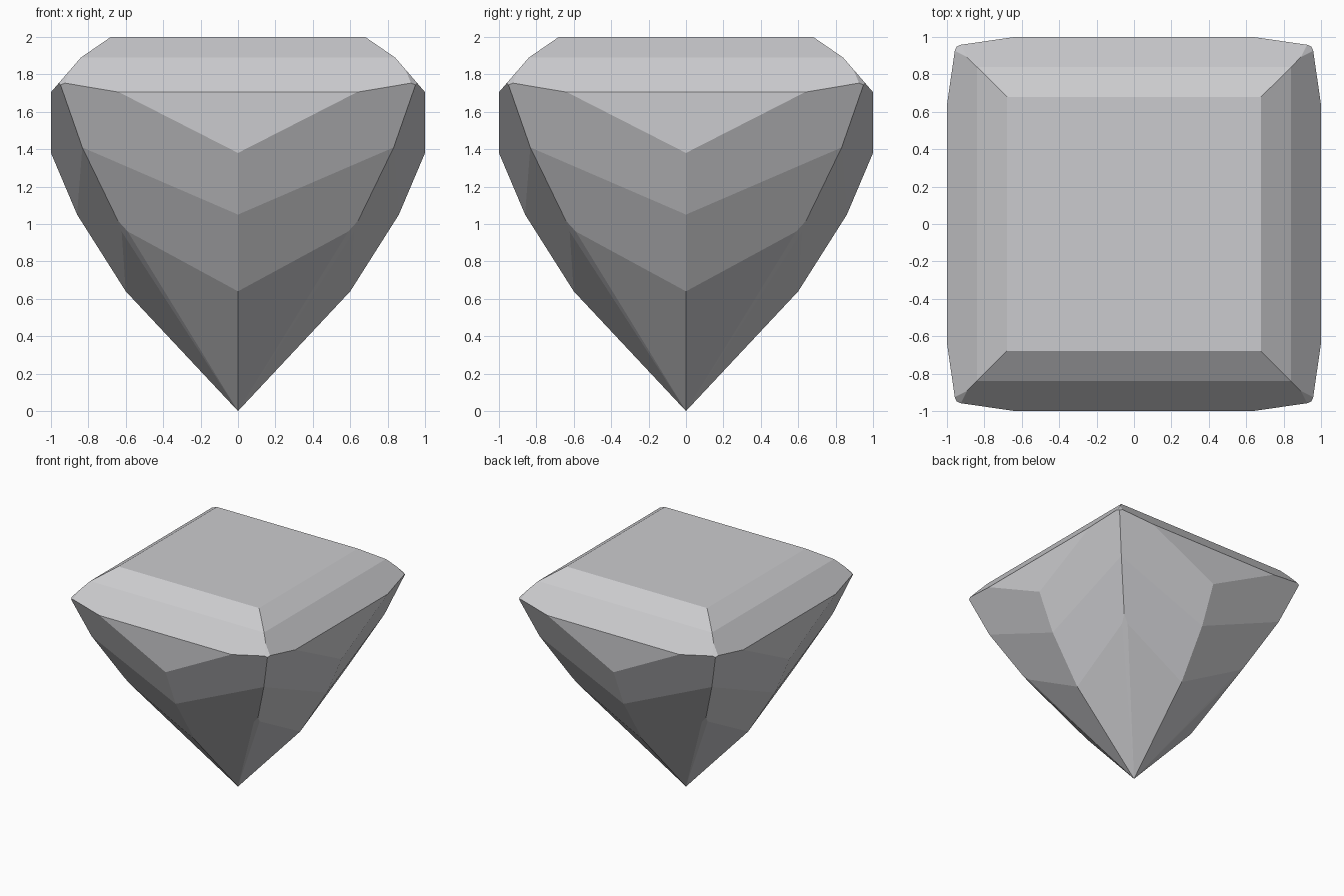
import bpy, bmesh
from mathutils import Matrix, Vector

cube = bpy.data.objects.get("Cube")
if cube:
    bpy.data.objects.remove(cube, do_unlink=True)

# Single stone colour
GREY = (0.6, 0.6, 0.62, 1)
stone = bpy.data.materials.new("pale grey stone")
stone.use_nodes = True
stone.diffuse_color = GREY
stone.node_tree.nodes["Principled BSDF"].inputs["Base Color"].default_value = GREY

# Rough block, later cut facet by facet
bm = bmesh.new()
bmesh.ops.create_cube(bm, size=2, matrix=Matrix.Translation((0, 0, 1)))


def cut(point, normal):
    """Grind one flat facet, then close the opening."""
    geom = bm.verts[:] + bm.edges[:] + bm.faces[:]
    result = bmesh.ops.bisect_plane(bm, geom=geom, dist=1e-5, plane_co=point,
                                    plane_no=normal, clear_outer=True)
    edges = [e for e in result["geom_cut"]
             if isinstance(e, bmesh.types.BMEdge) and e.is_boundary]
    if edges:
        bmesh.ops.contextual_create(bm, geom=edges)


def cut_around(point, normal):
    """Repeat a facet on all four sides."""
    for quarter in range(4):
        turn = Matrix.Rotation(quarter * 1.5707963, 3, "Z")
        cut(turn @ Vector(point), turn @ Vector(normal))


# Crown: two sloping bands on each side
for (r1, z1), (r2, z2) in (((0.68, 2), (0.84, 1.89)), ((0.84, 1.89), (1, 1.705))):
    cut_around((0, r1, z1), (0, z1 - z2, r2 - r1))

# Pavilion: three tiers of mirrored facets (radius, height, outward slope, sideways rise)
for r, z, slope, rise in ((1, 1.38, 0.424, 0.51),
                          (0.86, 1.05, 0.634, 0.484),
                          (0.6, 0.64, 0.9375, 0.503)):
    for side in (-1, 1):
        cut_around((0, r, z), (side * slope * rise, 1, -slope))

# Small corner bevels above the girdle and thin ones toward the point
cut_around((0.895, 0.895, 1.826), (1, 1, 1.296))
cut_around((0, 0, 0), (1, 1, -1.262))

bmesh.ops.recalc_face_normals(bm, faces=bm.faces[:])
mesh = bpy.data.meshes.new("cut_gem")
bm.to_mesh(mesh)
bm.free()
mesh.materials.append(stone)
bpy.context.collection.objects.link(bpy.data.objects.new("cut_gem", mesh))
